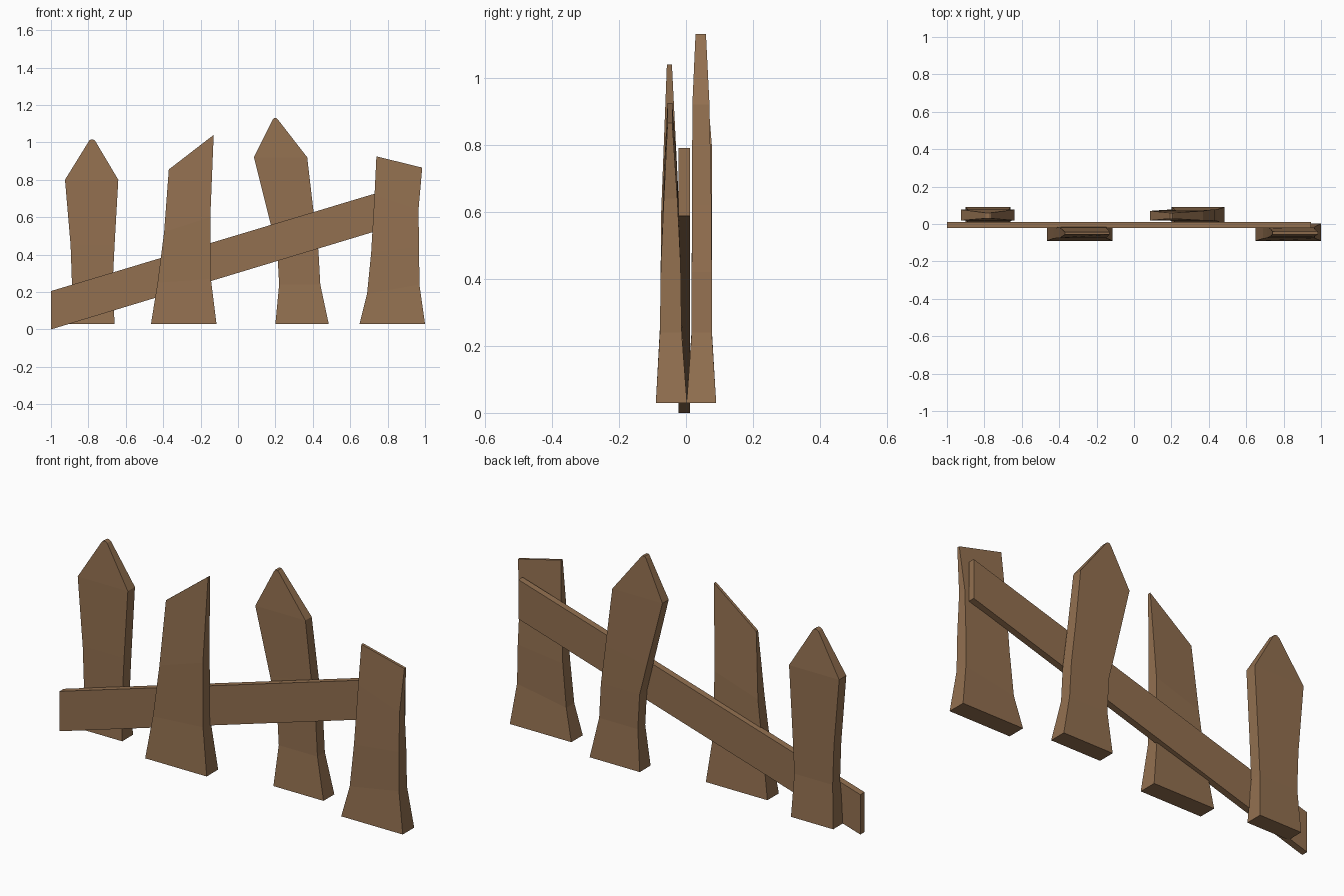
import bpy, bmesh

wood = bpy.data.materials.new("weathered_brown_wood")
wood.diffuse_color = (0.29, 0.162, 0.08, 1)


def loft(name, rows):
    """Stack of rectangular sections: (x_left, z_left, x_right, z_right, y_front, y_back)."""
    bm = bmesh.new()
    rings = []
    for xl, zl, xr, zr, yf, yb in rows:
        rings.append([bm.verts.new(p) for p in
                      ((xl, yf, zl), (xr, yf, zr), (xr, yb, zr), (xl, yb, zl))])
    for a, b in zip(rings, rings[1:]):
        for i in range(4):
            j = (i + 1) % 4
            bm.faces.new((a[i], a[j], b[j], b[i]))
    bm.faces.new(rings[0][::-1])
    bm.faces.new(rings[-1])
    bmesh.ops.recalc_face_normals(bm, faces=bm.faces)
    me = bpy.data.meshes.new(name)
    bm.to_mesh(me)
    bm.free()
    me.materials.append(wood)
    ob = bpy.data.objects.new(name, me)
    bpy.context.collection.objects.link(ob)
    return ob


# slanted rail
loft("rail", [(-1, 0, -1, 0.205, -0.022, 0.012),
              (0.945, 0.588, 0.945, 0.79, -0.022, 0.012)])

# pointed pickets behind the rail
loft("back_picket_left", [
    (-0.90, 0.03, -0.66, 0.03, 0.002, 0.09),
    (-0.888, 0.25, -0.67, 0.25, 0.017, 0.077),
    (-0.895, 0.45, -0.66, 0.45, 0.017, 0.077),
    (-0.925, 0.80, -0.64, 0.80, 0.019, 0.077),
    (-0.795, 1.01, -0.765, 1.01, 0.03, 0.06),
    (-0.785, 1.016, -0.775, 1.016, 0.03, 0.06)])
loft("back_picket_right", [
    (0.20, 0.03, 0.485, 0.03, 0.002, 0.09),
    (0.22, 0.24, 0.44, 0.24, 0.017, 0.077),
    (0.21, 0.42, 0.43, 0.42, 0.017, 0.077),
    (0.17, 0.58, 0.405, 0.62, 0.018, 0.076),
    (0.085, 0.92, 0.37, 0.92, 0.019, 0.07),
    (0.185, 1.12, 0.215, 1.12, 0.028, 0.06),
    (0.192, 1.13, 0.206, 1.13, 0.028, 0.06)])

# broken-topped pickets in front of the rail
loft("front_picket_left", [
    (-0.465, 0.03, -0.115, 0.03, -0.09, 0.003),
    (-0.43, 0.25, -0.145, 0.27, -0.077, -0.013),
    (-0.395, 0.52, -0.148, 0.60, -0.074, -0.02),
    (-0.37, 0.855, -0.13, 1.04, -0.057, -0.042)])
loft("front_picket_right", [
    (0.65, 0.03, 1.0, 0.03, -0.09, 0.003),
    (0.69, 0.19, 0.97, 0.24, -0.078, -0.013),
    (0.712, 0.41, 0.968, 0.44, -0.075, -0.016),
    (0.73, 0.72, 0.965, 0.64, -0.066, -0.026),
    (0.74, 0.925, 0.985, 0.865, -0.055, -0.041)])
